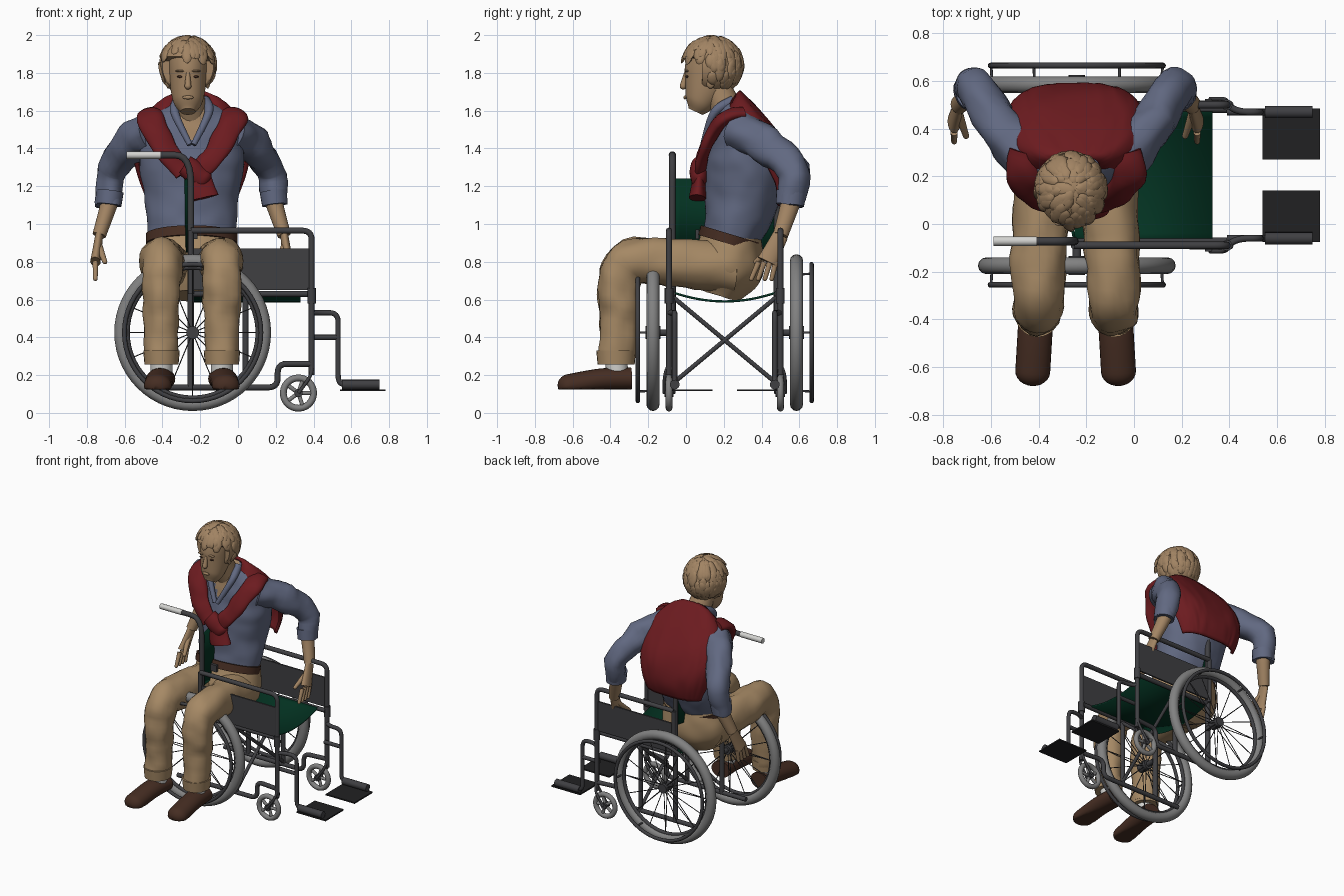
import bpy, bmesh, math, random
from mathutils import Vector, noise

old = bpy.data.objects.get("Cube")
if old:
    bpy.data.objects.remove(old)
random.seed(4)


def material(name, *rgb):
    mat = bpy.data.materials.new(name)
    mat.use_nodes = True
    mat.diffuse_color = (*rgb, 1)
    shader = mat.node_tree.nodes["Principled BSDF"]
    shader.inputs["Base Color"].default_value = (*rgb, 1)
    shader.inputs["Roughness"].default_value = .7
    return mat


SKIN = material("skin and hair", .36, .23, .125)
TAN = material("khaki tan", .38, .25, .13)
SHIRT = material("shirt blue", .12, .14, .22)
RED = material("sweater red", .15, .011, .014)
BROWN = material("leather brown", .06, .026, .016)
STEEL = material("frame grey", .05, .05, .055)
TYRE = material("tyre grey", .22, .22, .22)
GREEN = material("seat green", .001, .033, .016)
WHITE = material("white", .65, .65, .63)
BLACK = material("black vinyl", .015, .015, .016)


def make(name, bm, mat, wrinkle=0):
    bmesh.ops.recalc_face_normals(bm, faces=bm.faces)
    bm.normal_update()
    for vert in bm.verts:
        vert.co += vert.normal * wrinkle * noise.noise(vert.co * 11)
    mesh = bpy.data.meshes.new(name)
    bm.to_mesh(mesh)
    bm.free()
    mesh.materials.append(mat)
    mesh.shade_smooth()
    mesh.set_sharp_from_angle(angle=math.radians(40))
    ob = bpy.data.objects.new(name, mesh)
    bpy.context.collection.objects.link(ob)
    return ob


def spline(rows, steps):
    # smooth curve through rows of x, y, z, width, depth
    out, last = [], len(rows) - 1
    for i in range(last):
        near = [rows[max(0, min(last, i + k))] for k in (-1, 0, 1, 2)]
        for j in range(steps):
            t = j / steps
            out.append([b + t * (c - a) / 2 + t * t * (a - 2.5 * b + 2 * c - d / 2)
                        + t ** 3 * (3 * b - a - 3 * c + d) / 2 for a, b, c, d in zip(*near)])
    return out + [rows[last]]


def loft(bm, rows, sides, side_axis=(1, 0, 0), dome=False):
    # elliptical rings swept along a path, with an optional rounded end
    rows = list(rows)
    if dome:
        *tip, width, depth = rows[-1]
        tip = Vector(tip)
        ahead = (tip - Vector(rows[-2][:3])).normalized() * depth
        for k in range(1, 6):
            a = k * math.pi / 12
            rows.append((*(tip + ahead * math.sin(a)), width * math.cos(a), depth * math.cos(a)))
    points = [Vector(row[:3]) for row in rows]
    side, rings = Vector(side_axis), []
    for i, (point, row) in enumerate(zip(points, rows)):
        along = (points[min(i + 1, len(points) - 1)] - points[max(i - 1, 0)]).normalized()
        side = (side - along * side.dot(along)).normalized()
        up = along.cross(side)
        turns = [k * math.tau / sides for k in range(sides)]
        rings.append([bm.verts.new(point + side * row[3] * math.cos(a) + up * row[4] * math.sin(a))
                      for a in turns])
    for low, high in zip(rings, rings[1:]):
        for k in range(sides):
            bm.faces.new((low[k], low[k - 1], high[k - 1], high[k]))
    bm.faces.new(rings[0])
    bm.faces.new(rings[-1])


def upright(name, mat, x, rows, wrinkle=0):
    # stacked ellipses: y, z, half width, half depth
    bm = bmesh.new()
    loft(bm, spline([(x, *row) for row in rows], 12), 64)
    return make(name, bm, mat, wrinkle)


def limb(name, mat, joints, start, end, side=1, wide=1, deep=1, dome=False, wrinkle=0):
    # evenly tapering tube through joints; x is measured from the man's centre line
    rows, last = [], len(joints) - 1
    for i, (x, y, z) in enumerate(joints):
        r = start + (end - start) * i / last
        rows.append((MAN_X + side * x, y, z, r * wide, r * deep))
    bm = bmesh.new()
    loft(bm, spline(rows, 6), 24, dome=dome)
    return make(name, bm, mat, wrinkle)


def pipes(name, mat, radius, paths, bend=.05, sides=12):
    bm = bmesh.new()
    for path in paths:
        path = [Vector(p) for p in path]
        line = [path[0]]
        for a, p, b in zip(path, path[1:], path[2:]):
            enter = p + (a - p).normalized() * min(bend, (a - p).length / 2)
            leave = p + (b - p).normalized() * min(bend, (b - p).length / 2)
            line += [enter.lerp(p, k / 6).lerp(p.lerp(leave, k / 6), k / 6) for k in range(7)]
        line.append(path[-1])
        loft(bm, [(*p, radius, radius) for p in line], sides, side_axis=(.1, .7, .3))
    return make(name, bm, mat)


def box(name, mat, low, high):
    bm = bmesh.new()
    bmesh.ops.create_cube(bm, size=1)
    for vert in bm.verts:
        vert.co = [b if c > 0 else a for a, b, c in zip(low, high, vert.co)]
    return make(name, bm, mat)


def ball(name, mat, centre, size):
    bm = bmesh.new()
    bmesh.ops.create_uvsphere(bm, u_segments=16, v_segments=10, radius=1)
    for vert in bm.verts:
        vert.co = vert.co * Vector(size) + Vector(centre)
    return make(name, bm, mat)


def ring(name, mat, centre, radius, thickness):
    bpy.ops.mesh.primitive_torus_add(location=centre, rotation=(math.pi / 2, 0, 0), major_radius=radius,
                                     minor_radius=thickness, major_segments=56, minor_segments=12)
    bpy.context.object.name = name
    bpy.context.object.data.materials.append(mat)
    bpy.context.object.data.shade_smooth()


def radial(centre, inner, outer, count, shift=0):
    # straight paths from an inner circle, moved sideways by shift, to an outer circle
    turns = [Vector((math.cos(k * math.tau / count), 0, math.sin(k * math.tau / count))) for k in range(count)]
    return [(centre + d * inner + Vector((0, shift, 0)), centre + d * outer) for d in turns]


def sheet(name, mat, rows, thickness):
    bm = bmesh.new()
    grid = [[bm.verts.new(p) for p in row] for row in rows]
    for a, b in zip(grid, grid[1:]):
        for k in range(len(a) - 1):
            bm.faces.new((a[k], a[k + 1], b[k + 1], b[k]))
    mod = make(name, bm, mat).modifiers.new("thickness", "SOLIDIFY")
    mod.thickness, mod.offset = thickness, 0


# ---- wheelchair ----
CHAIR_Y, BACK, FRONT, MID, HANG = .205, -.25, .39, .04, .53
RAIL, STEP, SEAT, ARM, GRIP = .135, .26, .63, .965, 1.365
for label, s, grip_end in (("right", -1, -.59), ("left", 1, -.47)):
    outer, inner, hang, wheel_y, rim_y = (CHAIR_Y + s * d for d in (.295, .277, .265, .38, .46))
    pipes(label + "_armrest", STEEL, .016, [[(BACK, outer, ARM), (FRONT, outer, ARM), (FRONT, outer, STEP)]])
    pipes(label + "_back_post", STEEL, .018, [[(BACK, inner, RAIL), (BACK, inner, GRIP), (-.42, inner, GRIP)]], .15)
    pipes(label + "_grip", WHITE, .02, [[(-.41, inner, GRIP), (grip_end, inner, GRIP)]])
    pipes(label + "_frame", STEEL, .016, [
        [(-.45, inner, RAIL), (.21, inner, RAIL), (.21, inner, STEP), (FRONT, outer, STEP)],
        [(BACK, inner, SEAT), (FRONT, inner, SEAT)], [(MID, inner, RAIL), (MID, inner, SEAT)],
        [(BACK, outer, SEAT), (BACK, outer, ARM)], [(FRONT, outer, STEP), (FRONT, outer, .2)]])
    pipes(label + "_post_sleeve", STEEL, .023, [[(FRONT, outer, .58), (FRONT, outer, .66)]])
    box(label + "_skirt_panel", STEEL, (BACK, outer - .006, .65), (FRONT, outer + .006, .87))
    pipes(label + "_footrest_hanger", STEEL, .014, [
        [(FRONT, outer, HANG), (.44, hang, HANG), (HANG, hang, HANG), (HANG, hang, .15), (.6, hang, .15)],
        [(FRONT, hang, .4), (HANG, hang, .4)]])
    pipes(label + "_footplate_hinge", STEEL, .026, [[(.55, hang, .15), (.75, hang, .15)]])
    near, far = sorted((CHAIR_Y + s * .065, CHAIR_Y + s * .28))
    box(label + "_footplate", BLACK, (.54, near, .115), (.78, far, .125))

    caster = Vector((.32, outer, .105))
    ring(label + "_caster_tyre", TYRE, caster, .08, .018)
    pipes(label + "_caster_spokes", TYRE, .011, radial(caster, 0, .075, 5))
    fork = Vector((0, .025, 0))
    pipes(label + "_caster_hub", STEEL, .022, [[caster - fork, caster + fork]])
    pipes(label + "_caster_fork", STEEL, .009, [[(FRONT, outer, STEP), Vector((FRONT, outer, .2)) + d, caster + d]
                                                for d in (-fork, fork)])

    wheel, hand_rim = Vector((-.24, wheel_y, .425)), Vector((-.24, rim_y, .425))
    inboard = Vector((0, -s * .04, 0))
    ring(label + "_tyre", TYRE, wheel, .38, .035)
    ring(label + "_wheel_rim", STEEL, wheel, .347, .014)
    ring(label + "_hand_rim", STEEL, hand_rim, .362, .012)
    pipes(label + "_spokes", STEEL, .003, radial(wheel, .02, .345, 16, .02) + radial(wheel, .02, .345, 8, -.02),
          sides=5)
    pipes(label + "_rim_brackets", STEEL, .006, radial(hand_rim, .355, .36, 6, wheel_y - rim_y))
    pipes(label + "_hub", STEEL, .034, [[wheel + inboard, wheel - inboard]], sides=20)
    pipes(label + "_axle", STEEL, .018, [[wheel + inboard * 2.5, wheel]])

pipes("cross_brace", STEEL, .012, [[(MID, CHAIR_Y - s * .27, .61), (MID, CHAIR_Y + s * .27, .16)] for s in (-1, 1)])
across = [k / 8 - 1 for k in range(17)]
sheet("seat", GREEN, [[(x, CHAIR_Y + k * .28, .59 + .05 * k * k) for k in across] for x in (BACK, .33)], .012)
sheet("backrest", GREEN, [[(BACK - .03 * (1 - k * k), CHAIR_Y + k * .27, z) for k in across] for z in (.85, 1.24)], .012)

# ---- trousers, belt and shirt ----
MAN_X = -.245
upright("hips", TAN, MAN_X, [(.18, .62, .15, .1), (.22, .76, .25, .19), (.24, .94, .23, .16)], wrinkle=.006)
upright("belt", BROWN, MAN_X, [(.225, .895, .243, .168), (.24, .945, .243, .168)])
box("belt_buckle", STEEL, (MAN_X - .03, .05, .92), (MAN_X + .03, .07, .97))
torso = upright("shirt_body", SHIRT, MAN_X, [(.24, .93, .23, .15), (.3, 1.15, .25, .2), (.31, 1.35, .28, .2),
                                             (.27, 1.54, .25, .13), (.23, 1.65, .08, .08)], wrinkle=.008)
torso.data.materials.append(SKIN)
for face in torso.data.polygons:
    x, y, z = face.center
    face.material_index = int(y < .25 and abs(x - MAN_X) < (z - 1.41) * .45)

# ---- paired limbs ----
hip, thigh, knee, calf = (.12, .26, .77), (.15, -.05, .795), (.16, -.29, .8), (.16, -.355, .68)
shin, ankle, instep, toe = (.16, -.355, .5), (.16, -.37, .28), (.17, -.45, .175), (.18, -.62, .145)
shoulder, upper, elbow, cuff, wrist, knuckle, tip = (Vector(p) for p in (
    (.2, .28, 1.49), (.31, .4, 1.43), (.42, .57, 1.28), (.44, .55, 1.1), (.49, .5, .94), (.51, .43, .8), (.51, .4, .71)))
for label, s in (("left", 1), ("right", -1)):
    limb(label + "_trouser_leg", TAN, [hip, thigh, knee, calf, shin, ankle], .135, .093, s, wide=.94, wrinkle=.015)
    limb(label + "_cuff", TAN, [(.16, -.37, .255), (.16, -.37, .33)], .098, .105, s, wide=.92)
    limb(label + "_sock", WHITE, [(.16, -.36, .17), ankle], .055, .06, s)
    shoe = limb(label + "_shoe", BROWN, [(.16, -.29, .18), instep, toe], .06, .06, s, wide=1.22, dome=True)
    for vert in shoe.data.vertices:
        vert.co.z = max(vert.co.z, .125)
    limb(label + "_sleeve", SHIRT, [shoulder, upper, elbow, cuff], .115, .07, s, wide=.93, wrinkle=.02)
    limb(label + "_sleeve_cuff", SHIRT, [elbow.lerp(cuff, .6), cuff], .08, .075, s, wide=.9)
    limb(label + "_forearm", SKIN, [elbow.lerp(cuff, .7), cuff, wrist], .062, .04, s, wide=.9)
    limb(label + "_palm", SKIN, [wrist, wrist.lerp(knuckle, .6), knuckle], .042, .055, s, wide=.5)
    for i, finger in enumerate(("index", "middle", "ring", "little")):
        spread = Vector((0, .03 * (i - 1.5), 0))
        limb(f"{label}_{finger}_finger", SKIN, [knuckle + spread, tip + spread * 1.2], .015, .012, s, dome=True)
    limb(label + "_thumb", SKIN, [wrist.lerp(knuckle, .3), (.46, .37, .8)], .02, .013, s, dome=True)
    limb(label + "_collar", SHIRT, [(.07, .25, 1.65), (.09, .15, 1.59), (.01, .09, 1.42)], .03, .015, s)
    limb(label + "_sweater_sleeve", RED, [(.2, .3, 1.58), (.22, .19, 1.55), (.14, .1, 1.4), (.04, .07, 1.27)],
         .08, .055, s, deep=.5, wrinkle=.012)

# ---- sweater draped over the back, with its knot ----
rows = []
for step in range(31):
    t = step / 30
    fall = t ** .6
    half_width = .1 + .2 * math.sin(2.4 * fall)
    middle = .23 + .13 * fall
    depth = .28 + .3 * math.sin(2 * t) - middle
    first = math.radians(70 * fall - 40)
    row = []
    for k in range(41):
        a = first + (math.pi - 2 * first) * k / 40
        c, d = (math.copysign(abs(v) ** .6, v) for v in (math.cos(a), math.sin(a)))
        fold = .008 * noise.noise((9 * a, 4 * t, 0))
        droop = .08 * (1 - d) * (1 - t)
        row.append((MAN_X + c * half_width, middle + d * depth + fold, 1.7 - .6 * t - droop))
    rows.append(row)
sheet("sweater_back", RED, rows, .022)
limb("sweater_knot", RED, [(-.04, .07, 1.31), (.06, .065, 1.24)], .06, .055, deep=.8, dome=True, wrinkle=.012)
limb("sweater_knot_end", RED, [(.03, .07, 1.28), (.06, .06, 1.14)], .065, .08, deep=.5, wrinkle=.012)

# ---- head ----
HEAD_X = MAN_X - .02
limb("neck", SKIN, [(0, .24, 1.56), (-.02, .15, 1.74)], .085, .077)
upright("head", SKIN, HEAD_X, [(.05, 1.595, .04, .04), (.075, 1.65, .078, .082), (.12, 1.78, .1, .13),
                               (.13, 1.9, .1, .12), (.13, 1.96, .06, .08)])
limb("nose", SKIN, [(-.02, 0, 1.8), (-.02, -.015, 1.73)], .01, .018, dome=True)
ball("lips", SKIN, (HEAD_X, -.005, 1.67), (.03, .009, .01))
for label, s in (("left", 1), ("right", -1)):
    x = HEAD_X + s * .042
    ball(label + "_eye", BROWN, (x, .006, 1.78), (.016, .008, .006))
    ball(label + "_eyebrow", SKIN, (x, .003, 1.81), (.026, .012, .006))
    ball(label + "_ear", SKIN, (HEAD_X + s * .104, .13, 1.755), (.014, .025, .038))

# hair: a cap with tousled locks
centre, radii = Vector((HEAD_X, .14, 1.84)), Vector((.147, .16, .152))
bm = bmesh.new()
bmesh.ops.create_uvsphere(bm, u_segments=32, v_segments=20, radius=1)
for vert in bm.verts:
    vert.co = centre + vert.co * radii
    if vert.co.z < 1.88:
        vert.co.y = max(vert.co.y, .085)
for i in range(150):
    out = Vector([random.gauss(0, 1) for axis in "xyz"]).normalized()
    if out.z < -.85 or (out.z < .3 and out.y < -.25):
        continue
    aim = out.to_track_quat("Z", "Y")
    size = Vector((.03, random.uniform(.04, .065), .013))
    for vert in bmesh.ops.create_icosphere(bm, subdivisions=2, radius=1)["verts"]:
        vert.co = centre + out * radii * .97 + aim @ (vert.co * size)
make("hair", bm, SKIN)
